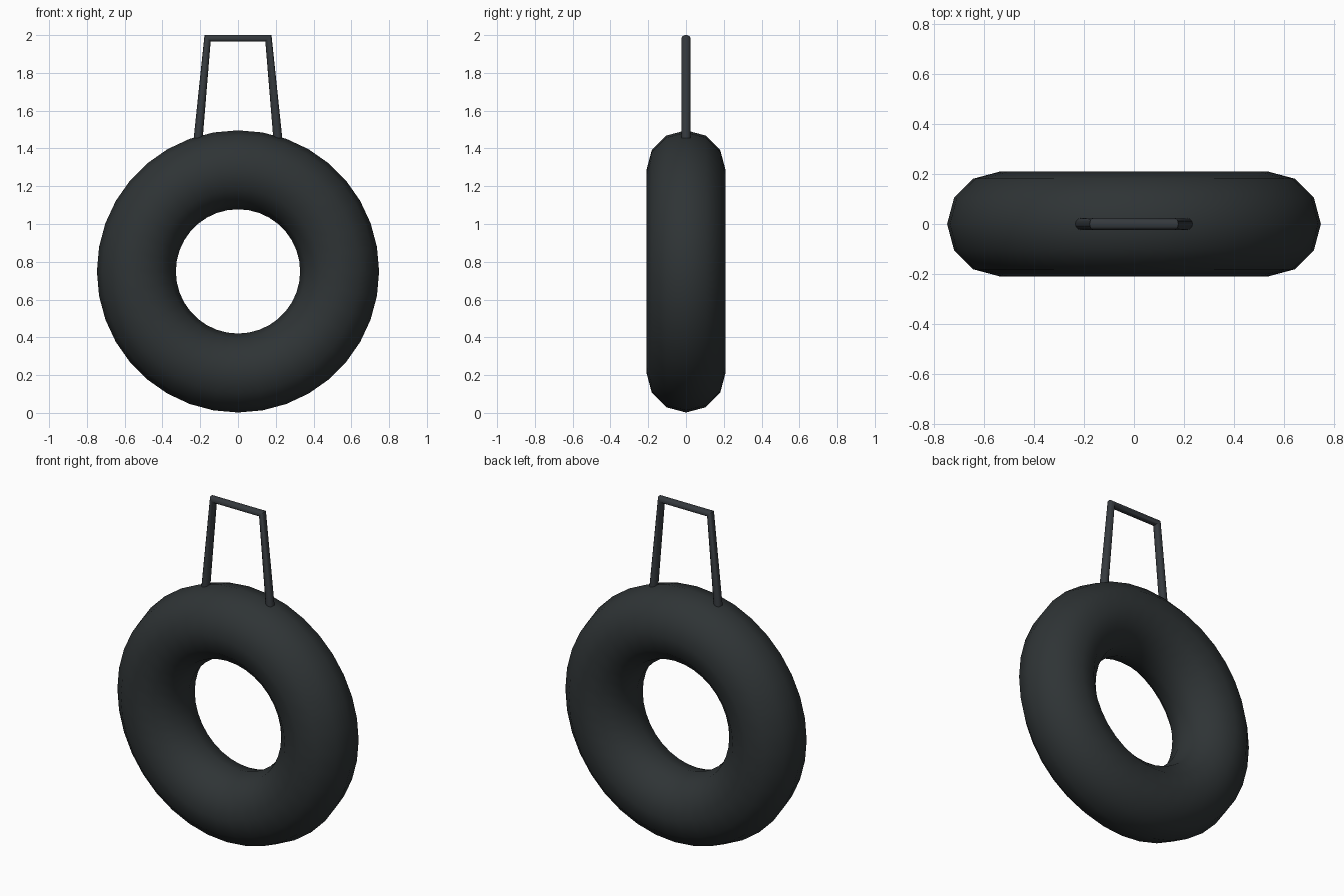
import bpy, math

if "Cube" in bpy.data.objects:
    bpy.data.objects.remove(bpy.data.objects["Cube"])


def colour(obj, name, rgb):
    mat = bpy.data.materials.new(name)
    mat.diffuse_color = (*rgb, 1)
    mat.use_nodes = True
    mat.node_tree.nodes["Principled BSDF"].inputs["Base Color"].default_value = mat.diffuse_color
    obj.data.materials.append(mat)


# Tire ring standing upright, facing the front
bpy.ops.mesh.primitive_torus_add(
    major_segments=36, minor_segments=12,
    major_radius=0.538, minor_radius=0.209,
    location=(0, 0, 0.749), rotation=(math.pi / 2, 0, 0))
tire = bpy.context.object
tire.name = "tire"
bpy.ops.object.transform_apply(location=True, rotation=True, scale=True)
bpy.ops.object.shade_smooth()
colour(tire, "rubber", (0.028, 0.034, 0.036))

# Hanging handle: round bar bent over the top, ends sunk into the tire
path = [(-0.212, 1.44), (-0.161, 1.983), (0.161, 1.983), (0.212, 1.44)]
curve = bpy.data.curves.new("handle", 'CURVE')
curve.dimensions = '3D'
curve.bevel_depth = 0.024
curve.bevel_resolution = 4
curve.use_fill_caps = True
spline = curve.splines.new('POLY')
spline.points.add(len(path) - 1)
for point, (x, z) in zip(spline.points, path):
    point.co = (x, 0, z, 1)
handle = bpy.data.objects.new("handle", curve)
bpy.context.collection.objects.link(handle)

# Turn the handle into a mesh with smooth sides and crisp corners
bpy.ops.object.select_all(action='DESELECT')
handle.select_set(True)
bpy.context.view_layer.objects.active = handle
bpy.ops.object.convert(target='MESH')
bpy.ops.object.shade_smooth_by_angle(angle=math.radians(40))
colour(bpy.context.object, "dark_metal", (0.036, 0.042, 0.048))
